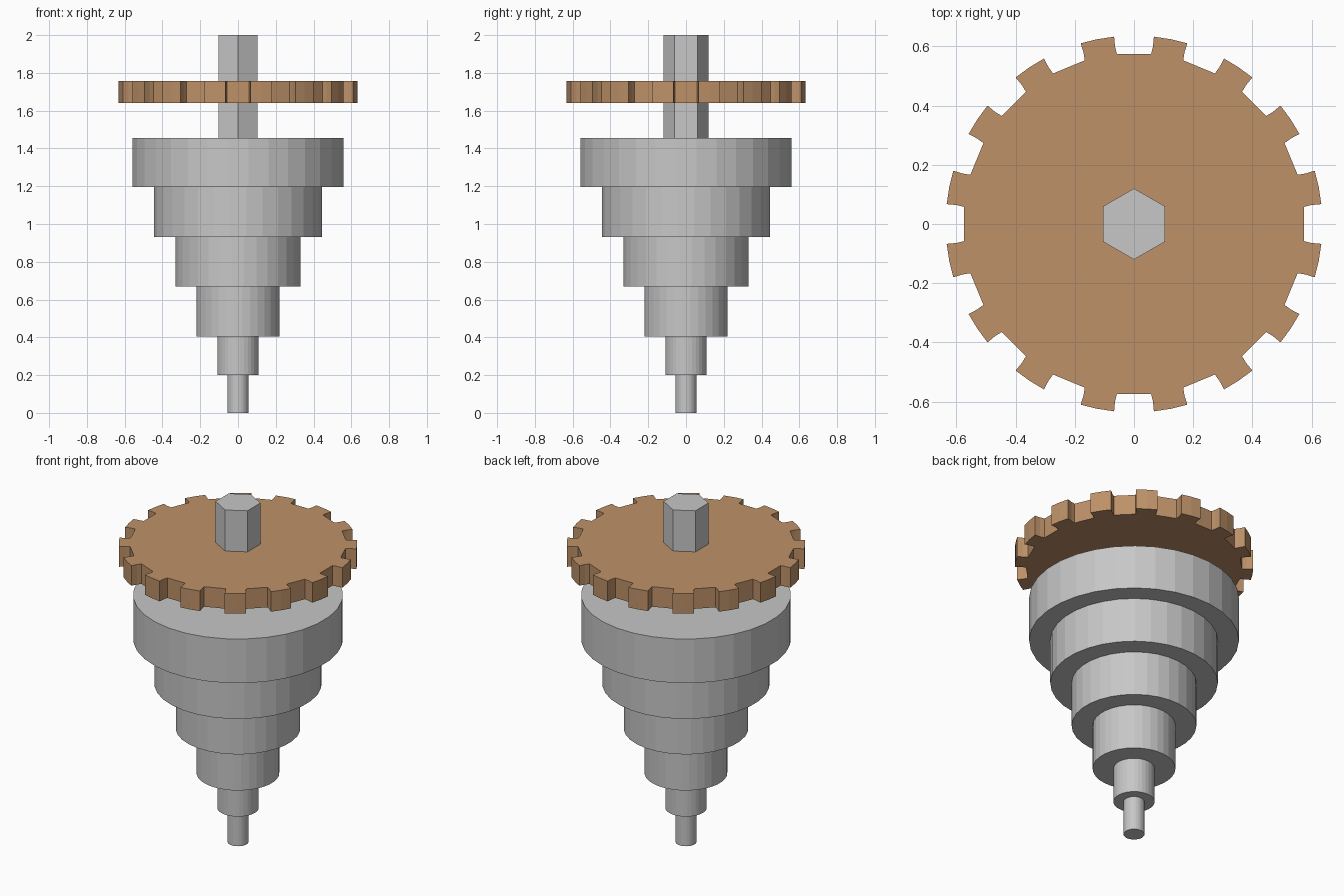
import bpy, bmesh, math

if "Cube" in bpy.data.objects:
    bpy.data.objects.remove(bpy.data.objects["Cube"])


def material(name, rgb):
    m = bpy.data.materials.new(name)
    m.diffuse_color = (*rgb, 1)
    m.use_nodes = True
    m.node_tree.nodes["Principled BSDF"].inputs["Base Color"].default_value = m.diffuse_color
    return m


steel = material("steel_grey", (0.57, 0.57, 0.57))
bronze = material("bronze_brown", (0.51, 0.285, 0.14))


def prism(name, outline, z0, z1, mat):
    """Extrude a closed xy outline from z0 to z1."""
    bm = bmesh.new()
    base = bm.faces.new([bm.verts.new((x, y, z0)) for x, y in outline])
    top = bmesh.ops.extrude_face_region(bm, geom=[base])["geom"]
    verts = [g for g in top if isinstance(g, bmesh.types.BMVert)]
    bmesh.ops.translate(bm, verts=verts, vec=(0, 0, z1 - z0))
    bmesh.ops.recalc_face_normals(bm, faces=bm.faces)
    me = bpy.data.meshes.new(name)
    bm.to_mesh(me)
    bm.free()
    me.materials.append(mat)
    ob = bpy.data.objects.new(name, me)
    bpy.context.collection.objects.link(ob)
    return ob


def polar(r, deg):
    a = math.radians(deg)
    return (r * math.cos(a), r * math.sin(a))


def ring(r, n, offset):
    return [polar(r, offset + 360 * i / n) for i in range(n)]


# Stepped cone: tip pilot and five widening steps
edges = [0, 0.2, 0.405, 0.67, 0.932, 1.195, 1.455]
radii = [0.056, 0.11, 0.221, 0.333, 0.447, 0.56]
for i, r in enumerate(radii):
    prism(f"step_{i + 1}", ring(r, 32, 5.625), edges[i], edges[i + 1], steel)

# Hexagonal shank
prism("hex_shank", ring(0.12, 6, 30), 1.455, 2.0, steel)

# Gear: 16 teeth with slightly flared flanks
outline = []
for t in range(16):
    c = 11.25 + 22.5 * t
    for r, d in [(0.577, -5.5), (0.603, -5.15), (0.636, -5.2), (0.636, 0),
                 (0.636, 5.2), (0.603, 5.15), (0.577, 5.5)]:
        outline.append(polar(r, c + d))
prism("gear_wheel", outline, 1.64, 1.758, bronze)
